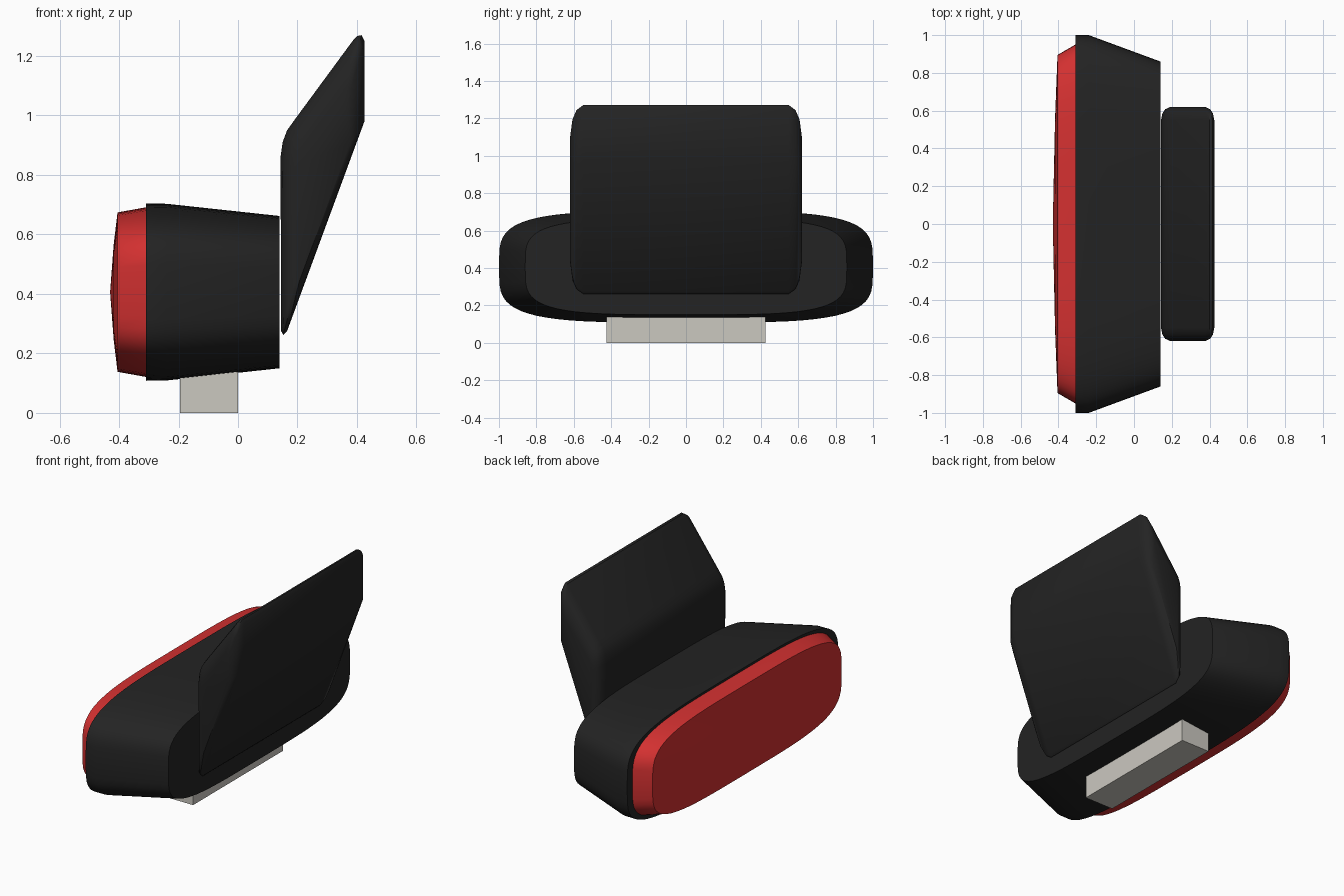
import bpy
import bmesh
import math

cube = bpy.data.objects.get("Cube")
if cube:
    bpy.data.objects.remove(cube, do_unlink=True)


def make_material(name, colour):
    mat = bpy.data.materials.new(name)
    mat.use_nodes = True
    rgba = (*colour, 1)
    mat.diffuse_color = rgba
    bsdf = mat.node_tree.nodes["Principled BSDF"]
    bsdf.inputs["Base Color"].default_value = rgba
    bsdf.inputs["Roughness"].default_value = 0.6
    return mat


black = make_material("black plastic", (0.017, 0.017, 0.017))
red = make_material("red lens", (0.65, 0.03, 0.03))
beige = make_material("warm grey", (0.6, 0.58, 0.53))


def loft(name, rings, mat, tip=None, angle=30):
    """Skin a list of closed rings; close the end with a cap or a tip point."""
    bm = bmesh.new()
    loops = [[bm.verts.new(p) for p in ring] for ring in rings]
    n = len(loops[0])
    for a, b in zip(loops, loops[1:]):
        for i in range(n):
            j = (i + 1) % n
            bm.faces.new((a[i], a[j], b[j], b[i]))
    bm.faces.new(loops[0])
    if tip:
        point = bm.verts.new(tip)
        for i in range(n):
            bm.faces.new((loops[-1][i], loops[-1][(i + 1) % n], point))
    else:
        bm.faces.new(loops[-1])
    bmesh.ops.recalc_face_normals(bm, faces=bm.faces)
    mesh = bpy.data.meshes.new(name)
    bm.to_mesh(mesh)
    bm.free()
    mesh.materials.append(mat)
    obj = bpy.data.objects.new(name, mesh)
    bpy.context.collection.objects.link(obj)
    bpy.ops.object.select_all(action="DESELECT")
    obj.select_set(True)
    bpy.context.view_layer.objects.active = obj
    bpy.ops.object.shade_smooth_by_angle(angle=math.radians(angle))
    return obj


MID_Z = 0.406


def squircle(x, half_y, half_z, count=64):
    """Rounded-rectangle outline standing in the yz plane."""
    ring = []
    for i in range(count):
        t = math.tau * i / count
        c, s = math.cos(t), math.sin(t)
        ring.append((x,
                     half_y * math.copysign(abs(c) ** 0.5, c),
                     MID_Z + half_z * math.copysign(abs(s) ** 0.5, s)))
    return ring


# Tapered housing
loft("housing", [squircle(-0.31, 1.0, 0.298), squircle(-0.24, 1.0, 0.297),
                 squircle(0.14, 0.86, 0.256)], black)

# Shallow domed lens on the housing's open side
loft("lens", [squircle(-0.30, 0.95, 0.285), squircle(-0.31, 0.95, 0.285),
              squircle(-0.405, 0.895, 0.268), squircle(-0.418, 0.56, 0.16)],
     red, tip=(-0.43, 0, MID_Z))

# Slanted mounting panel with rounded ends
profile = [(0.145, 0.275), (0.143, 0.86), (0.150, 0.91), (0.165, 0.95),
           (0.19, 0.985), (0.385, 1.25), (0.40, 1.267), (0.415, 1.27),
           (0.425, 1.25), (0.425, 0.98), (0.165, 0.275), (0.152, 0.262)]
centre_x, centre_z = 0.285, 0.765
ends = [(0.62, 0.66), (0.607, 0.85), (0.585, 0.95), (0.55, 1)]
stations = ends + [(-y, s) for y, s in reversed(ends)]
loft("mounting_panel",
     [[(centre_x + (x - centre_x) * s, y, centre_z + (z - centre_z) * s)
       for x, z in profile] for y, s in stations], black, angle=35)

# Rectangular foot under the housing
foot = [(-0.195, -0.425), (0, -0.425), (0, 0.425), (-0.195, 0.425)]
loft("foot", [[(x, y, z) for x, y in foot] for z in (0, 0.138)], beige)
